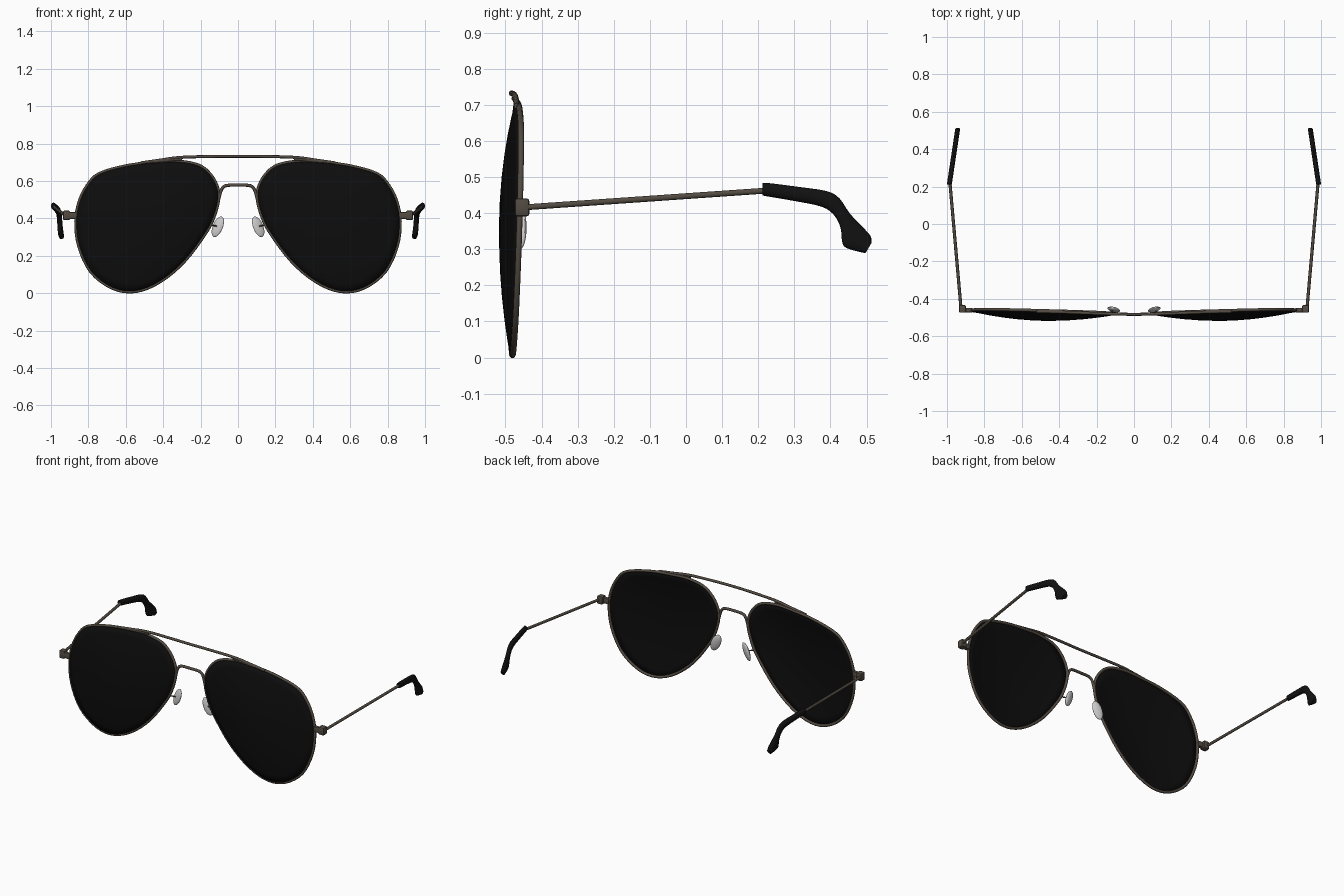
import bpy, bmesh, math
from mathutils import Vector, Matrix

if "Cube" in bpy.data.objects:
    bpy.data.objects.remove(bpy.data.objects["Cube"])


def material(name, rgb):
    m = bpy.data.materials.new(name)
    m.diffuse_color = (*rgb, 1)
    m.use_nodes = True
    m.node_tree.nodes["Principled BSDF"].inputs["Base Color"].default_value = m.diffuse_color
    return m


METAL = material("dark_metal", (0.085, 0.07, 0.055))
BLACK = material("black_lens", (0.004, 0.004, 0.004))
RUBBER = material("black_rubber", (0.006, 0.006, 0.006))
CLEAR = material("pale_pad", (0.75, 0.75, 0.75))


def finish(name, bm, mat, mirror=True, angle=40):
    bmesh.ops.recalc_face_normals(bm, faces=bm.faces)
    me = bpy.data.meshes.new(name)
    bm.to_mesh(me)
    bm.free()
    me.materials.append(mat)
    ob = bpy.data.objects.new(name, me)
    bpy.context.collection.objects.link(ob)
    bpy.ops.object.select_all(action='DESELECT')
    bpy.context.view_layer.objects.active = ob
    ob.select_set(True)
    bpy.ops.object.shade_smooth_by_angle(angle=math.radians(angle))
    if mirror:
        ob.modifiers.new("mirror", 'MIRROR').use_mirror_merge = False
    return ob


def loft(name, rings, mat, closed=False, mirror=True):
    bm = bmesh.new()
    vs = [[bm.verts.new(p) for p in r] for r in rings]
    n = len(vs[0])
    for i in range(len(vs) if closed else len(vs) - 1):
        a, b = vs[i], vs[(i + 1) % len(vs)]
        for j in range(n):
            k = (j + 1) % n
            bm.faces.new((a[j], a[k], b[k], b[j]))
    if not closed:
        bm.faces.new(vs[0])
        bm.faces.new(vs[-1])
    return finish(name, bm, mat, mirror)


def tube(name, pts, r, mat=METAL, closed=False, mirror=True, ref=(0, 1, 0), sides=10):
    pts = [Vector(p) for p in pts]
    n, rings = len(pts), []
    for i, p in enumerate(pts):
        a = pts[(i - 1) % n] if closed or i else p
        b = pts[(i + 1) % n] if closed or i < n - 1 else p
        t = (b - a).normalized()
        u = t.cross(Vector(ref)).normalized()
        v = t.cross(u)
        rings.append([p + (u * math.cos(k * math.tau / sides) + v * math.sin(k * math.tau / sides)) * r
                      for k in range(sides)])
    return loft(name, rings, mat, closed, mirror)


def spline(pts, steps, closed=False):
    """Catmull-Rom curve through the points."""
    pts = [Vector(p) for p in pts]
    n, out = len(pts), []
    get = (lambda i: pts[i % n]) if closed else (lambda i: pts[max(0, min(n - 1, i))])
    for i in range(n if closed else n - 1):
        a, b, c, d = (get(i + k) for k in (-1, 0, 1, 2))
        for s in range(steps):
            t = s / steps
            out.append(0.5 * (2 * b + (c - a) * t + (2 * a - 5 * b + 4 * c - d) * t * t
                              + (3 * b - a - 3 * c + d) * t ** 3))
    return out if closed else out + [pts[-1]]


def box(name, lo, hi, bevel):
    bm = bmesh.new()
    bmesh.ops.create_cube(bm, size=1)
    lo, hi = Vector(lo), Vector(hi)
    bmesh.ops.scale(bm, vec=hi - lo, verts=bm.verts)
    bmesh.ops.translate(bm, vec=(lo + hi) / 2, verts=bm.verts)
    bmesh.ops.bevel(bm, geom=bm.edges[:], offset=bevel, segments=2, affect='EDGES', profile=0.5)
    return finish(name, bm, METAL)


def front_y(x, z):
    """Depth of the gently wrapped front frame."""
    return -0.487 + 0.03 * x + 0.03 * (z - 0.38)


# Teardrop outline of one eye (x, z)
eye = [(.578, .689), (.417, .706), (.31, .709), (.203, .687), (.139, .634), (.103, .564),
       (.099, .50), (.123, .41), (.166, .324), (.283, .168), (.417, .056), (.55, .004),
       (.674, .022), (.79, .11), (.856, .249), (.872, .382), (.856, .484), (.813, .575), (.743, .644)]
centre = Vector((.49, .38))
outline = [centre + (p - centre) * 0.987 for p in spline(eye, 4, True)]

# Rims
tube("rim", [(p.x, front_y(p.x, p.y), p.y) for p in outline], 0.0085, closed=True)

# Domed lenses: concentric rings around the centre
bm = bmesh.new()
rings = []
for f in (1, .88, .74, .58, .4, .2):
    ring = []
    for p in outline:
        q = centre + (p - centre) * f
        ring.append(bm.verts.new((q.x, front_y(q.x, q.y) - 0.004 - 0.038 * (1 - f * f), q.y)))
    rings.append(ring)
n = len(outline)
for a, b in zip(rings, rings[1:]):
    for j in range(n):
        k = (j + 1) % n
        bm.faces.new((a[j], a[k], b[k], b[j]))
tip = bm.verts.new((centre.x, front_y(*centre) - 0.042, centre.y))
for j in range(n):
    bm.faces.new((rings[-1][j], rings[-1][(j + 1) % n], tip))
lens = finish("lens", bm, BLACK)
solid = lens.modifiers.new("thickness", 'SOLIDIFY')
solid.thickness, solid.offset = 0.005, 0

# Brow bar with its soldered feet
half = [(.52, -.469, .697), (.42, -.470, .711), (.31, -.474, .726), (.15, -.480, .731)]
bar = half + [(0, -.483, .732)] + [(-x, y, z) for x, y, z in reversed(half)]
tube("brow_bar", spline(bar, 4), 0.008, mirror=False)
tube("brow_bar_foot", [(.45, -.470, .704), (.38, -.471, .711), (.30, -.475, .718)], 0.008)

# Nose bridge
half = [(.104, -.481, .50), (.095, -.481, .535), (.083, -.481, .562), (.06, -.482, .576)]
arch = half + [(0, -.483, .578)] + [(-x, y, z) for x, y, z in reversed(half)]
tube("nose_bridge", spline(arch, 4), 0.0085, mirror=False)

# Nose pads and their wires
bm = bmesh.new()
bmesh.ops.create_uvsphere(bm, u_segments=20, v_segments=12, radius=1)
bmesh.ops.transform(bm, verts=bm.verts, matrix=Matrix.Translation((.108, -.457, .355))
                    @ Matrix.Rotation(math.radians(-22), 4, 'Y')
                    @ Matrix.Rotation(math.radians(22), 4, 'Z')
                    @ Matrix.Diagonal((.029, .012, .058, 1)))
finish("nose_pad", bm, CLEAR)
tube("nose_pad_wire", [(.148, -.484, .365), (.13, -.474, .362), (.108, -.460, .357)], 0.004, ref=(0, 0, 1))

# End pieces and hinges
box("end_piece", (.862, -.472, .398), (.92, -.448, .433), .005)
box("hinge_block", (.898, -.474, .391), (.936, -.434, .441), .007)

# Temple arms
tube("temple_arm", [(.925, -.45, .416), (.985, .23, .463)], 0.0085, ref=(0, 0, 1))

# Ear tips: flattened sections between an upper and a lower side profile (y, z)
upper = [(.213, .481), (.222, .484), (.31, .473), (.39, .461), (.425, .441), (.453, .40), (.487, .364), (.511, .337), (.514, .318)]
lower = [(.213, .450), (.222, .447), (.31, .432), (.375, .418), (.408, .397), (.428, .36), (.433, .318), (.448, .302), (.497, .289)]
up, low = spline([(*p, 0) for p in upper], 3), spline([(*p, 0) for p in lower], 3)
rings = []
for a, b in zip(up, low):
    mid, arm = (a + b) / 2, (a - b) / 2
    ring = []
    for k in range(14):
        t = k * math.tau / 14
        q = mid + arm * math.cos(t)
        ring.append((.986 - .15 * (q.x - .22) + .0135 * math.sin(t), q.x, q.y))
    rings.append(ring)
loft("ear_tip", rings, RUBBER)
